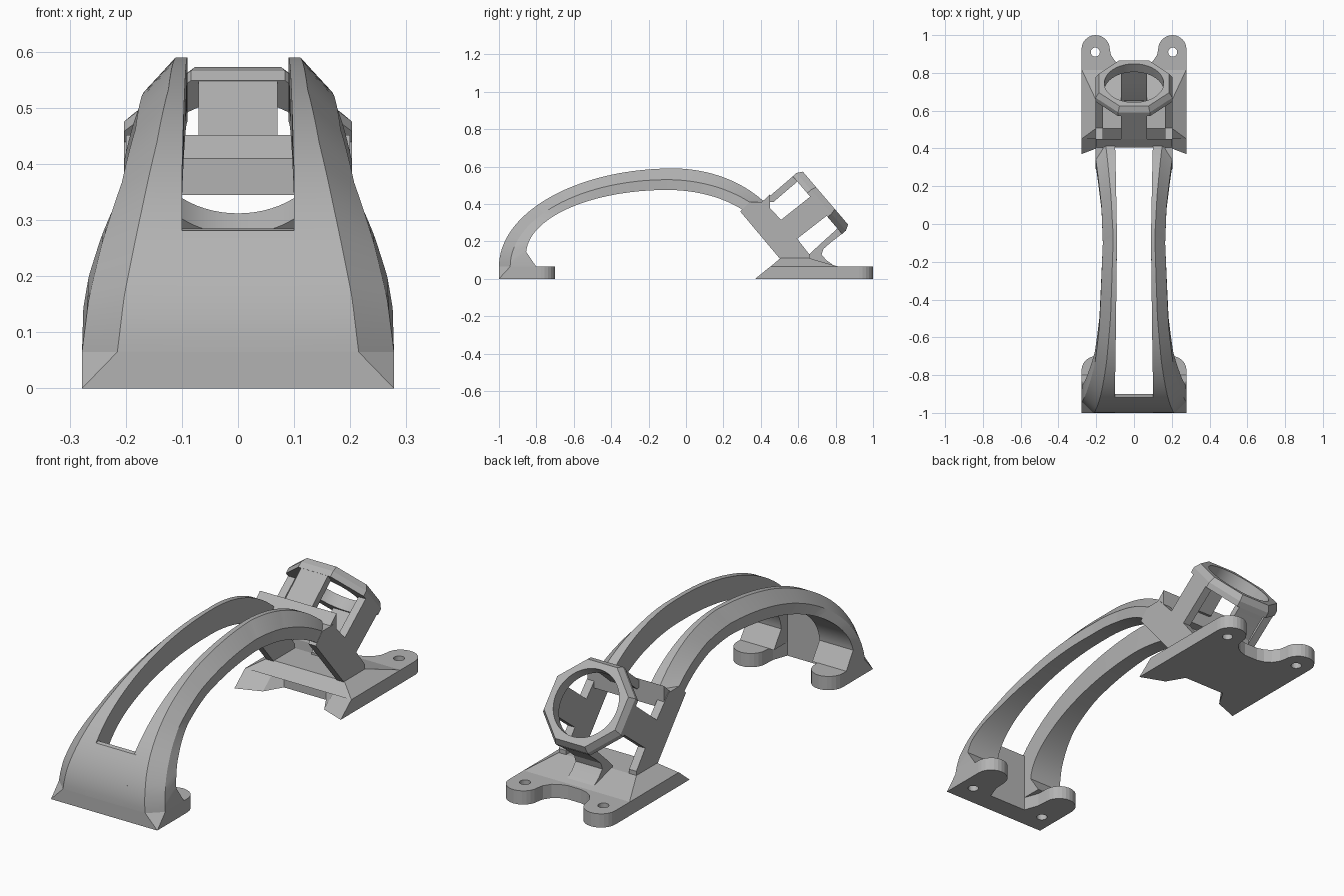
import bpy, bmesh, math

cube = bpy.data.objects.get("Cube")
if cube:
    bpy.data.objects.remove(cube, do_unlink=True)

grey = bpy.data.materials.new("plain_grey")
grey.use_nodes = True
grey.diffuse_color = (0.45, 0.45, 0.45, 1)
grey.node_tree.nodes["Principled BSDF"].inputs["Base Color"].default_value = (0.45, 0.45, 0.45, 1)


def finish(name, bm, mirror=False, smooth=False):
    bmesh.ops.remove_doubles(bm, verts=bm.verts[:], dist=0.0005)
    bmesh.ops.recalc_face_normals(bm, faces=bm.faces[:])
    mesh = bpy.data.meshes.new(name)
    bm.to_mesh(mesh)
    bm.free()
    mesh.materials.append(grey)
    obj = bpy.data.objects.new(name, mesh)
    bpy.context.collection.objects.link(obj)
    if mirror:
        mod = obj.modifiers.new("mirror", 'MIRROR')
        mod.use_mirror_merge = False
    if smooth:
        bpy.ops.object.select_all(action='DESELECT')
        obj.select_set(True)
        bpy.context.view_layer.objects.active = obj
        bpy.ops.object.shade_smooth_by_angle(angle=math.radians(25))
    return obj


def loft(name, loops, closed=False, **opts):
    """Skin a row of equal loops; cap the ends unless the row is closed."""
    bm = bmesh.new()
    rows = [[bm.verts.new(p) for p in loop] for loop in loops]
    n = len(rows[0])
    for i in range(len(rows) if closed else len(rows) - 1):
        a, b = rows[i], rows[(i + 1) % len(rows)]
        for j in range(n):
            k = (j + 1) % n
            bm.faces.new((a[j], a[k], b[k], b[j]))
    if not closed:
        bm.faces.new(rows[0])
        bm.faces.new(rows[-1])
    return finish(name, bm, **opts)


def side_prism(name, outline, x0, x1, **opts):
    return loft(name, [[(x, y, z) for y, z in outline] for x in (x0, x1)], **opts)


def arc(cx, cy, r, a0, a1, steps=12):
    angles = [math.radians(a0 + (a1 - a0) * i / steps) for i in range(steps + 1)]
    return [(cx + r * math.cos(a), cy + r * math.sin(a)) for a in angles]


def both_sides(half):
    return half + [(-x, y) for x, y in reversed(half)]


def table(u, keys):
    for (u0, v0), (u1, v1) in zip(keys, keys[1:]):
        if u <= u1:
            return v0 + (v1 - v0) * (u - u0) / (u1 - u0)
    return keys[-1][1]


def drill(obj, y):
    """Screw holes on both sides."""
    for x in (-0.205, 0.205):
        loops = [[(px, py, z) for px, py in arc(x, y, 0.024, 0, 345, 23)] for z in (-0.05, 0.12)]
        cutter = loft("hole_cutter", loops)
        cutter.hide_render = True
        cutter.hide_viewport = True
        mod = obj.modifiers.new("hole", 'BOOLEAN')
        mod.operation = 'DIFFERENCE'
        mod.solver = 'EXACT'
        mod.object = cutter


# Arch arms: quarter ellipses to the crown, shorter ones down to the clamp
def rail(u, cy, cz, front, back, height, end):
    if u <= 1:
        a = math.radians(90 * u)
        return cy - front * math.cos(a), cz + height * math.sin(a)
    a = math.radians(90 - (90 - end) * (u - 1))
    return cy + back * math.cos(a), cz + height * math.sin(a)


def outer_rail(u):
    return rail(u, -0.07, 0.065, 0.93, 0.65, 0.525, 41)


OUT_X = [(0, .278), (.13, .266), (.27, .243), (.45, .207), (.65, .183), (1, .165), (1.4, .172), (2, .202)]
TOP_X = [(0, .215), (.12, .203), (.33, .170), (.5, .145), (.7, .124), (1, .11), (1.4, .122), (2, .15)]
IN_X = [(0, .1), (.4, .1), (1, .09), (2, .1)]


def arm_section(u, inner):
    xo, xt, xi = table(u, OUT_X), table(u, TOP_X), table(u, IN_X)
    top = outer_rail(u)
    mid = rail(u, -0.1, 0.065, 0.84, 0.656, 0.465, 47.9)
    return [(xi, *top), (xt, *top), (xo, *mid), (xo, *inner), (xi, *inner)]


sections = [arm_section(0, (-0.80, 0.064))]
sections += [arm_section(i / 40, rail(i / 40, -0.1, 0.13, 0.755, 0.557, 0.345, 44.1)) for i in range(1, 81)]
loft("arch_arm", sections, mirror=True, smooth=True)

# Front wall below the slot
curve = [outer_rail(i / 100) for i in range(0, 28, 3)]
side_prism("front_wall", curve + [(-0.9, 0.285), (-0.9, 0.065)], -0.11, 0.11, smooth=True)

# Front foot with chamfered corners and two round lobes
half = [(0.215, -1), (0.278, -0.94)] + arc(0.203, -0.775, 0.075, 0, 180)
half += [(0.125, -0.83), (0.1, -0.9)]
top = both_sides(half)
low = [(math.copysign(0.278, x), -1) if y < -0.93 else (x, y) for x, y in top]
foot = loft("front_foot", [[(x, y, 0) for x, y in low], [(x, y, 0.065) for x, y in top]])
drill(foot, -0.9)

# Rear base plate with pointed front wings, round lobes and a scooped back
half = [(0.11, 0.5), (0.16, 0.415), (0.278, 0.37)]
half += arc(0.203, 0.925, 0.075, 0, 180)
half += [(0.122, 0.895), (0.1, 0.862), (0.07, 0.843), (0.035, 0.833)]
low = both_sides(half)
top = [(x, y + 0.08) if y < 0.45 else (x, y) for x, y in low]
base = loft("rear_base", [[(x, y, 0) for x, y in low], [(x, y, 0.065) for x, y in top]])
drill(base, 0.91)

# Sloped riser on the base
low = both_sides([(0.278, 0.45), (0.278, 0.82)])
top = both_sides([(0.203, 0.505), (0.203, 0.66)])
loft("base_riser", [[(x, y, 0.064) for x, y in low], [(x, y, 0.11) for x, y in top]])

# Side legs, each with the strut that reaches the ring
leg = [(0.29, 0.36), (0.34, 0.41), (0.42, 0.41), (0.508, 0.315), (0.68, 0.452),
       (0.765, 0.347), (0.594, 0.214), (0.66, 0.13), (0.66, 0.1), (0.508, 0.1)]
side_prism("side_leg", leg, 0.165, 0.203, mirror=True)

# Crossbar joining the legs
bar = [(0.405, 0.41), (0.45, 0.452), (0.45, 0.345), (0.405, 0.345)]
side_prism("crossbar", bar, -0.2, 0.2)


# Tilted clamp frame: s runs along the ring axis, d down across it
def tilt(s, d):
    return 0.76 * s + 0.65 * d, 0.65 * s - 0.76 * d


strut = [tilt(0.59, -0.045), tilt(0.8, -0.045), tilt(0.8, -0.008), tilt(0.62, -0.008)]
side_prism("top_strut", strut, -0.07, 0.07)

lower = [tilt(0.8, 0.36), (0.775, 0.195), (0.735, 0.16), (0.725, 0.13), (0.75, 0.1), (0.8, 0.064),
         (0.65, 0.064), (0.65, 0.12), (0.69, 0.16), (0.75, 0.215), tilt(0.8, 0.322)]
side_prism("bottom_strut", lower, -0.07, 0.07, smooth=True)


# Ring: round bore, eight-sided outside with a chamfered rim
def ring_loop(s, radius, flat_sided):
    loop = []
    for i in range(64):
        deg = 360 * i / 64
        r = radius
        if flat_sided:
            r /= math.cos(math.radians((deg + 22.5) % 45 - 22.5))
        a = math.radians(deg)
        loop.append((r * math.cos(a), *tilt(s, 0.157 - r * math.sin(a))))
    return loop


loft("clamp_ring", [ring_loop(0.79, 0.157, False), ring_loop(0.79, 0.203, True),
                    ring_loop(0.817, 0.203, True), ring_loop(0.847, 0.186, True),
                    ring_loop(0.847, 0.157, False)], closed=True, smooth=True)
